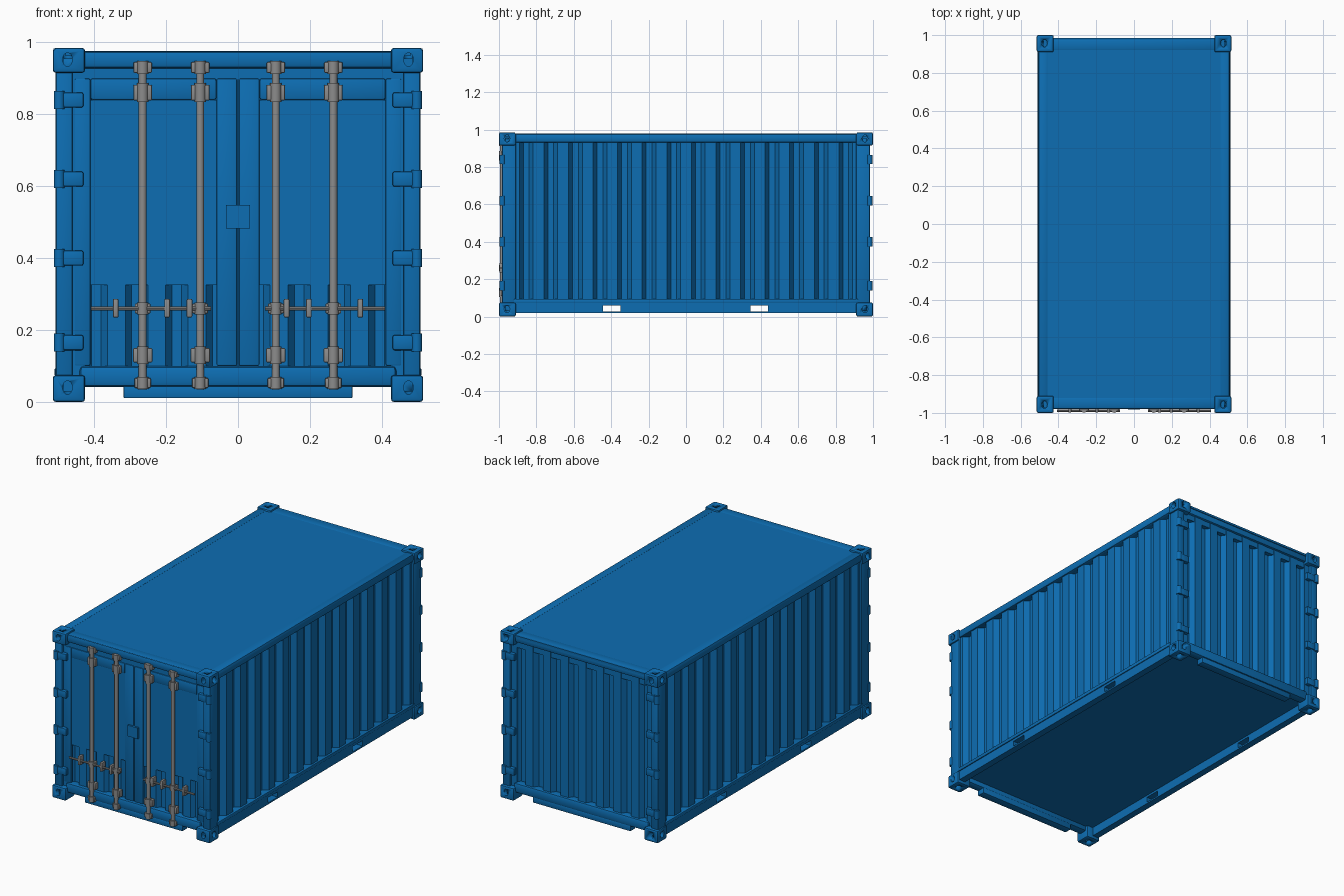
import bpy, bmesh, math
from mathutils import Matrix, Vector

if "Cube" in bpy.data.objects:
    bpy.data.objects.remove(bpy.data.objects["Cube"])


def material(name, rgb):
    m = bpy.data.materials.new(name)
    m.diffuse_color = (*rgb, 1)
    m.use_nodes = True
    m.node_tree.nodes["Principled BSDF"].inputs["Base Color"].default_value = m.diffuse_color
    return m


BLUE = material("container blue", (0.004, 0.155, 0.45))
GRAY = material("steel gray", (0.26, 0.26, 0.26))


def finish(bm, name, mat, smooth=False):
    me = bpy.data.meshes.new(name)
    bm.to_mesh(me)
    bm.free()
    me.materials.append(mat)
    ob = bpy.data.objects.new(name, me)
    bpy.context.collection.objects.link(ob)
    if smooth:
        bpy.ops.object.select_all(action='DESELECT')
        bpy.context.view_layer.objects.active = ob
        ob.select_set(True)
        bpy.ops.object.shade_smooth_by_angle(angle=math.radians(40))
    return ob


def box(name, x, y, z, mat=BLUE, bevel=0.0):
    """Box from (min, max) pairs, in any order, with optional rounded edges."""
    bm = bmesh.new()
    size = [abs(b - a) for a, b in (x, y, z)]
    mid = [(a + b) / 2 for a, b in (x, y, z)]
    bmesh.ops.create_cube(bm, size=1, matrix=Matrix.Translation(mid) @ Matrix.Diagonal((*size, 1)))
    if bevel:
        bmesh.ops.bevel(bm, geom=bm.edges[:], offset=bevel, segments=2, profile=0.5, affect='EDGES')
    return finish(bm, name, mat, bool(bevel))


def rod(name, p, q, r, mat=GRAY, sides=12, squash=1.0):
    """Cylinder from p to q; squash narrows it across its local x."""
    p, q = Vector(p), Vector(q)
    rot = (q - p).to_track_quat('Z', 'Y').to_matrix().to_4x4()
    bm = bmesh.new()
    bmesh.ops.create_cone(bm, cap_ends=True, segments=sides, radius1=r, radius2=r, depth=(q - p).length,
                          matrix=Matrix.Translation((p + q) / 2) @ rot @ Matrix.Diagonal((squash, 1, 1, 1)))
    return finish(bm, name, mat, True)


def cut(ob, cutters):
    """Subtract the cutters from the object and delete them."""
    for c in cutters:
        c.hide_render = True
        m = ob.modifiers.new("cut", 'BOOLEAN')
        m.operation, m.object, m.solver = 'DIFFERENCE', c, 'EXACT'
    dg = bpy.context.evaluated_depsgraph_get()
    me = bpy.data.meshes.new_from_object(ob.evaluated_get(dg))
    ob.modifiers.clear()
    ob.data = me
    for c in cutters:
        bpy.data.objects.remove(c)


def corrugated(name, along, lo, hi, count, outer, inner, z0, z1):
    """Trapezoid-wave sheet running along axis 0 (x) or 1 (y)."""
    pitch = (hi - lo) / count
    pts = [(lo, outer)]
    for i in range(count):
        s = lo + i * pitch
        pts += [(s + pitch * f, d) for f, d in ((0.22, outer), (0.38, inner), (0.62, inner), (0.78, outer))]
    pts.append((hi, outer))
    bm = bmesh.new()
    cols = []
    for t, d in pts:
        xy = (t, d) if along == 0 else (d, t)
        cols.append([bm.verts.new((*xy, z)) for z in (z0, z1)])
    # winding makes the normals face away from the container
    flip = (outer > 0) == (along == 0)
    for a, b in zip(cols, cols[1:]):
        f = [a[0], b[0], b[1], a[1]]
        bm.faces.new(f[::-1] if flip else f)
    return finish(bm, name, BLUE)


# Corner castings with oval holes on the three outer faces
for sx in (-1, 1):
    for sy in (-1, 1):
        for low in (True, False):
            z = (0, 0.075) if low else (0.915, 0.985)
            c = box("corner_casting", (sx * 0.425, sx * 0.515), (sy * 0.91, sy * 1.0), z, BLUE, 0.009)
            zm = 0.04 if low else 0.952
            zo, zi = (-0.01, 0.03) if low else (1.0, 0.955)
            x, y = sx * 0.474, sy * 0.957
            cut(c, [rod("cutter", (x, sy * 1.02, zm), (x, sy * 0.965, zm), 0.019, BLUE, 16, 0.7),
                    rod("cutter", (sx * 0.53, y, zm), (sx * 0.485, y, zm), 0.019, BLUE, 16, 0.8),
                    rod("cutter", (x, y, zo), (x, y, zi), 0.02, BLUE, 16, 0.75)])

# Long sides: rails, fork pockets, walls
for s in (-1, 1):
    box("top_side_rail", (s * 0.455, s * 0.507), (-0.92, 0.92), (0.93, 0.978), BLUE, 0.012)
    rail = box("bottom_side_rail", (s * 0.465, s * 0.505), (-0.92, 0.92), (0.018, 0.09))
    cut(rail, [box("cutter", (s * 0.4, s * 0.6), (y - 0.046, y + 0.046), (0.027, 0.058))
               for y in (-0.397, 0.392)])
    box("bottom_rail_ledge", (s * 0.46, s * 0.51), (-0.92, 0.92), (0.072, 0.094), BLUE, 0.004)
    corrugated("side_wall", 1, -0.92, 0.92, 14, s * 0.498, s * 0.468, 0.09, 0.94)

# Corner posts and hinges on both ends
for sx in (-1, 1):
    for sy in (-1, 1):
        box("corner_post", (sx * 0.46, sx * 0.507), (sy * 0.91, sy * 0.984), (0.06, 0.93), BLUE, 0.006)
        box("post_flange", (sx * 0.425, sx * 0.465), (sy * 0.93, sy * 0.968), (0.07, 0.92))
        for z in (0.165, 0.4, 0.62, 0.84):
            box("hinge_leaf", (sx * 0.43, sx * 0.495), (sy * 0.965, sy * 0.99), (z - 0.021, z + 0.021), BLUE, 0.005)
            rod("hinge_knuckle", (sx * 0.497, sy * 0.982, z - 0.025), (sx * 0.497, sy * 0.982, z + 0.025), 0.015, BLUE)

# End headers, sills and lower plates
for s in (-1, 1):
    box("end_header", (-0.44, 0.44), (s * 0.915, s * 0.98), (0.928, 0.976), BLUE, 0.012)
    box("header_lip", (-0.46, 0.46), (s * 0.93, s * 0.966), (0.895, 0.935))
    box("end_sill", (-0.44, 0.44), (s * 0.925, s * 0.98), (0.042, 0.1), BLUE, 0.012)
    box("sill_plate", (-0.318, 0.318), (s * 0.925, s * 0.972), (0.011, 0.045), BLUE, 0.003)

# Roof, floor and back wall
box("roof", (-0.48, 0.48), (-0.975, 0.985), (0.962, 0.974))
box("floor", (-0.47, 0.47), (-0.95, 0.95), (0.07, 0.085))
corrugated("back_wall", 0, -0.46, 0.46, 8, 0.968, 0.94, 0.09, 0.94)

# Doors: corrugated lower skin, framed flat upper panel
for s, side in ((-1, "left"), (1, "right")):
    a, b = sorted((s * 0.002, s * 0.45))
    corrugated(side + "_door_skin", 0, a, b, 4, -0.962, -0.938, 0.09, 0.9)
    box(side + "_door_panel", (s * 0.06, s * 0.41), (-0.965, -0.95), (0.325, 0.84))
    box(side + "_door_inner_stile", (s * 0.002, s * 0.06), (-0.971, -0.95), (0.1, 0.9), BLUE, 0.006)
    box(side + "_door_outer_stile", (s * 0.41, s * 0.455), (-0.971, -0.95), (0.1, 0.9), BLUE, 0.006)
    box(side + "_door_top_rail", (s * 0.06, s * 0.41), (-0.971, -0.95), (0.84, 0.9), BLUE, 0.006)
box("lock_box", (-0.033, 0.033), (-0.982, -0.965), (0.483, 0.548))

# Locking bars with brackets, cams and handles
Y = -0.984
for s in (-1, 1):
    for x in (s * 0.105, s * 0.265):
        rod("locking_bar", (x, Y, 0.035), (x, Y, 0.945), 0.011)
        for z, w, h in ((0.93, 0.026, 0.015), (0.86, 0.026, 0.022), (0.26, 0.022, 0.014),
                        (0.13, 0.027, 0.02), (0.053, 0.023, 0.014)):
            box("bar_bracket", (x - w, x + w), (-0.99, -0.962), (z - h, z + h), GRAY, 0.004)
            rod("bar_collar", (x, Y, z - h * 1.2), (x, Y, z + h * 1.2), 0.0155)
    rod("door_handle", (s * 0.075, -0.988, 0.26), (s * 0.408, -0.988, 0.26), 0.006, GRAY, 8)
    for x in (s * 0.135, s * 0.197, s * 0.34):
        box("handle_catch", (x - 0.008, x + 0.008), (-0.998, -0.962), (0.235, 0.287), GRAY, 0.004)
